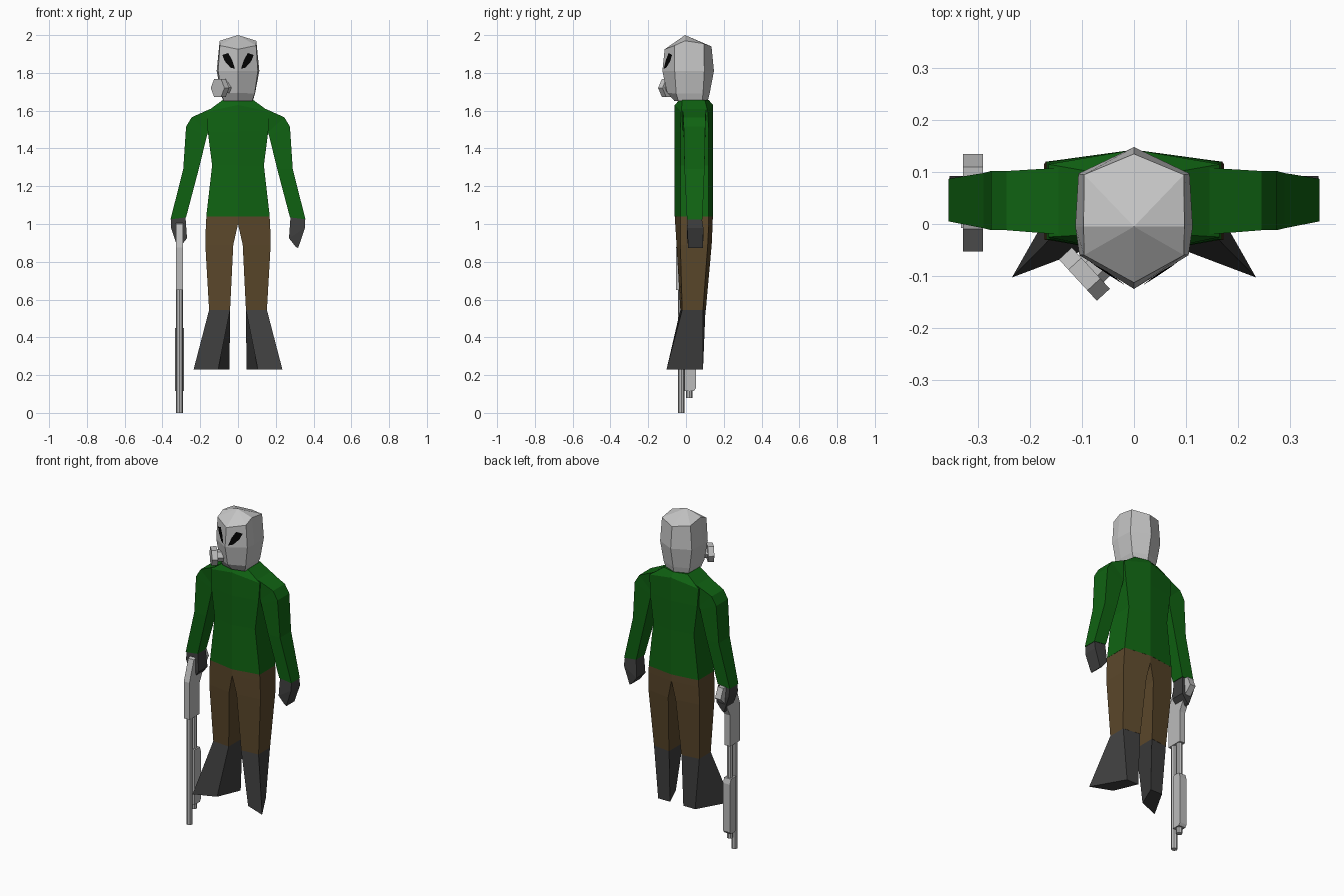
import bpy, bmesh, math
from mathutils import Vector
from mathutils.bvhtree import BVHTree

if "Cube" in bpy.data.objects:
    bpy.data.objects.remove(bpy.data.objects["Cube"])


def material(name, rgb):
    m = bpy.data.materials.new(name)
    m.diffuse_color = (*rgb, 1)
    m.use_nodes = True
    m.node_tree.nodes["Principled BSDF"].inputs["Base Color"].default_value = m.diffuse_color
    return m


MASK = material("pale grey", (0.55, 0.55, 0.55))
METAL = material("gun grey", (0.50, 0.50, 0.50))
GREEN = material("dark green", (0.005, 0.125, 0.006))
BROWN = material("brown", (0.105, 0.064, 0.024))
DARK = material("charcoal", (0.05, 0.05, 0.05))
BLACK = material("black", (0.001, 0.001, 0.001))


def finish(name, bm, mat, mirror=False):
    bmesh.ops.recalc_face_normals(bm, faces=bm.faces)
    me = bpy.data.meshes.new(name)
    bm.to_mesh(me)
    bm.free()
    me.materials.append(mat)
    ob = bpy.data.objects.new(name, me)
    bpy.context.collection.objects.link(ob)
    if mirror:
        ob.modifiers.new("Mirror", 'MIRROR').use_mirror_merge = False
    return ob


def loft(name, rings, mat, mirror=False, tip=None):
    """Skin a stack of equal rings; cap the ends, or close the last on a tip point."""
    bm = bmesh.new()
    vs = [[bm.verts.new(p) for p in r] for r in rings]
    n = len(vs[0])
    for a, b in zip(vs, vs[1:]):
        for i in range(n):
            j = (i + 1) % n
            bm.faces.new((a[i], a[j], b[j], b[i]))
    bm.faces.new(vs[0])
    if tip:
        t = bm.verts.new(tip)
        for i in range(n):
            bm.faces.new((vs[-1][i], vs[-1][(i + 1) % n], t))
    else:
        bm.faces.new(vs[-1])
    return finish(name, bm, mat, mirror)


def whole(half):
    """Full ring from a half ring whose first and last points lie on x = 0."""
    return half + [(-x, y, z) for x, y, z in half[-2:0:-1]]


def limb(outer, inner, y0, y1):
    """Four-cornered limb section from its outer and inner (x, z) points."""
    (a, b), (c, d) = outer, inner
    return [(a, y0, b), (a, y1, b), (c, y1, d), (c, y0, d)]


def rod(name, start, end, radius, sides, mat):
    s, e = Vector(start), Vector(end)
    q = (e - s).to_track_quat('Z', 'Y')
    ring = [q @ Vector((radius * math.cos(t), radius * math.sin(t), 0))
            for t in (2 * math.pi * i / sides for i in range(sides))]
    return loft(name, [[c + p for p in ring] for c in (s, e)], mat)


def prism(name, profile, x, half_width, mat):
    """Side profile of (y, z) points extruded along x."""
    return loft(name, [[(x + s * half_width, y, z) for y, z in profile]
                       for s in (-1, 1)], mat)


# Masked head
head = loft("head", [
    whole([(0, -.06, 1.65), (.075, -.04, 1.65), (.078, 0, 1.65), (.075, .085, 1.65), (0, .115, 1.65)]),
    whole([(0, -.10, 1.695), (.088, -.052, 1.69), (.09, -.005, 1.69), (.088, .09, 1.69), (0, .125, 1.69)]),
    whole([(0, -.125, 1.81), (.105, -.06, 1.81), (.113, -.005, 1.81), (.107, .097, 1.81), (0, .148, 1.81)]),
    whole([(0, -.113, 1.925), (.096, -.06, 1.945), (.097, -.005, 1.97), (.096, .095, 1.955), (0, .135, 1.94)]),
], MASK, tip=(0, -.005, 2.0))

# Slanted eye plates laid on the face
bm = bmesh.new()
bm.from_mesh(head.data)
tree = BVHTree.FromBMesh(bm)
bm.free()
bm = bmesh.new()
eye = []
for x, z in [(.083, 1.895), (.052, 1.905), (.032, 1.87), (.016, 1.822), (.04, 1.828), (.07, 1.862)]:
    hit = tree.ray_cast(Vector((x, -1, z)), Vector((0, 1, 0)))[0]
    eye.append(bm.verts.new(hit - Vector((0, .004, 0))))
bm.faces.new(eye)
eyes = finish("eyes", bm, BLACK, mirror=True)

# Cheek filter: stem and disc
rod("filter_stem", (-.045, -.05, 1.722), (-.09, -.095, 1.722), .034, 6, MASK)
rod("filter_disc", (-.083, -.085, 1.72), (-.108, -.108, 1.72), .054, 6, MASK)

# Jacket body
loft("jacket", [
    whole([(0, -.06, 1.04), (.168, -.03, 1.04), (.168, .12, 1.04), (0, .143, 1.04)]),
    whole([(0, -.06, 1.31), (.137, -.03, 1.31), (.137, .12, 1.31), (0, .143, 1.31)]),
    whole([(0, -.06, 1.49), (.16, -.03, 1.49), (.16, .12, 1.49), (0, .143, 1.49)]),
    whole([(0, -.06, 1.63), (.165, -.025, 1.595), (.165, .115, 1.595), (0, .143, 1.63)]),
    whole([(0, -.035, 1.657), (.08, -.02, 1.657), (.08, .10, 1.657), (0, .12, 1.657)]),
], GREEN)

# Sleeves and gloves
loft("sleeves", [
    limb((.145, 1.61), (.145, 1.49), -.02, .108),
    limb((.245, 1.565), (.158, 1.485), -.012, .102),
    limb((.275, 1.515), (.165, 1.465), -.012, .102),
    limb((.29, 1.29), (.208, 1.29), -.008, .098),
    limb((.357, 1.025), (.275, 1.035), .005, .087),
], GREEN, mirror=True)
loft("gloves", [
    limb((.354, 1.028), (.278, 1.037), .009, .084),
    limb((.355, .98), (.27, .925), .006, .092),
    limb((.318, .872), (.305, .88), .012, .09),
], DARK, mirror=True)

# Trouser legs, joined above the crotch
loft("trousers", [
    [(0, -.058, 1.04), (.167, -.03, 1.04), (.167, .12, 1.04), (0, .142, 1.04)],
    [(0, -.057, 1.0), (.17, -.03, 1.0), (.17, .12, 1.0), (0, .141, 1.0)],
    [(.025, -.05, .89), (.173, -.03, .89), (.173, .115, .89), (.025, .136, .89)],
    [(.042, -.03, .545), (.153, -.02, .545), (.153, .09, .545), (.042, .105, .545)],
], BROWN, mirror=True)

# Boots with splayed pointed toes
loft("boots", [
    [(.042, -.03, .545), (.153, -.02, .545), (.153, .09, .545), (.042, .103, .545)],
    [(.105, -.052, .23), (.235, -.103, .23), (.125, .09, .23), (.045, .09, .23)],
], DARK, mirror=True)

# Long gun held muzzle down in the hand
GX = -.31
prism("gun_stock", [(-.053, .65), (-.053, .875), (-.01, 1.0), (.075, 1.03), (.11, 1.03),
                    (.135, .97), (.085, .92), (.045, .84), (.045, .65)], GX, .019, METAL)
rod("gun_barrel", (GX, -.025, .66), (GX, -.025, 0), .018, 8, METAL)
rod("magazine_tube", (GX, .018, .66), (GX, .018, .08), .017, 8, METAL)
prism("pump_grip", [(-.008, .115), (-.008, .45), (.042, .45), (.052, .42), (.052, .13), (.042, .115)],
      GX, .023, METAL)
